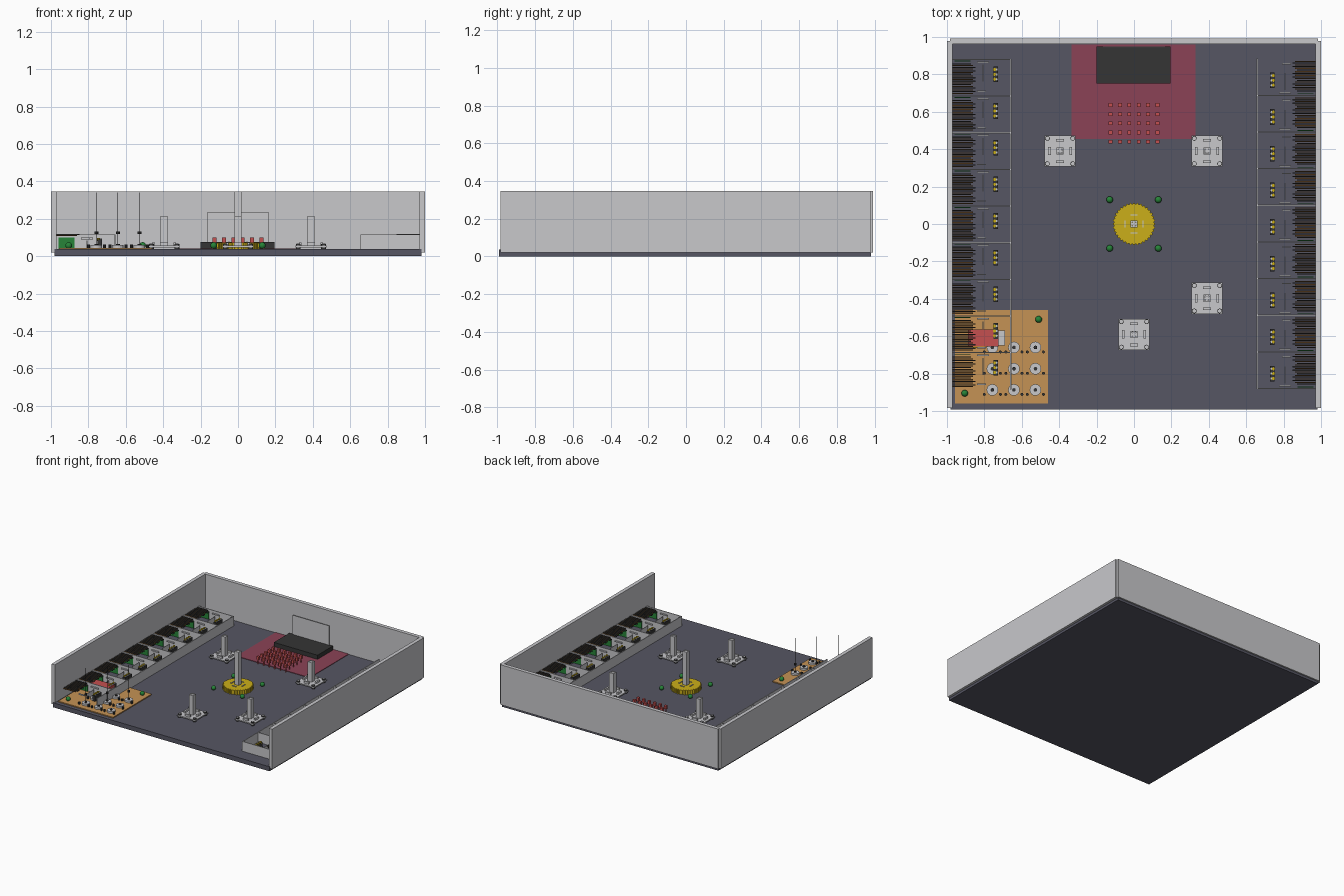
import bpy, bmesh, math
from mathutils import Matrix, Vector

if "Cube" in bpy.data.objects:
    bpy.data.objects.remove(bpy.data.objects["Cube"])


def material(name, r, g, b):
    m = bpy.data.materials.new(name)
    m.diffuse_color = (r, g, b, 1)
    m.use_nodes = True
    m.node_tree.nodes["Principled BSDF"].inputs["Base Color"].default_value = m.diffuse_color
    return m


GREY = material("light grey", 0.58, 0.58, 0.60)
SLATE = material("slate floor", 0.093, 0.093, 0.125)
CRIMSON = material("crimson mat", 0.258, 0.055, 0.093)
ORANGE = material("orange mat", 0.56, 0.29, 0.09)
BLACK = material("black", 0.035, 0.035, 0.035)
GOLD = material("gold", 0.60, 0.43, 0.01)
GREEN = material("green", 0.02, 0.23, 0.04)
RED = material("red", 0.56, 0.08, 0.08)
BROWN = material("brown", 0.16, 0.075, 0.02)


class Part:
    """Collects simple solids into one named, single-colour object."""

    def __init__(self, name, mat):
        self.name, self.mat, self.bm = name, mat, bmesh.new()

    def box(self, x0, x1, y0, y1, z0, z1):
        size = Vector((abs(x1 - x0), abs(y1 - y0), z1 - z0))
        mid = Vector(((x0 + x1) / 2, (y0 + y1) / 2, (z0 + z1) / 2))
        bmesh.ops.create_cube(self.bm, size=1,
                              matrix=Matrix.Translation(mid) @ Matrix.Diagonal(size).to_4x4())
        return self

    def cyl(self, x, y, z0, z1, r, sides=16, r2=None):
        bmesh.ops.create_cone(self.bm, cap_ends=True, segments=sides, radius1=r,
                              radius2=r if r2 is None else r2, depth=z1 - z0,
                              matrix=Matrix.Translation((x, y, (z0 + z1) / 2)))
        return self

    def ball(self, x, y, z, r):
        bmesh.ops.create_uvsphere(self.bm, u_segments=16, v_segments=10, radius=r,
                                  matrix=Matrix.Translation((x, y, z)))
        return self

    def done(self, smooth=False):
        mesh = bpy.data.meshes.new(self.name)
        self.bm.to_mesh(mesh)
        self.bm.free()
        mesh.materials.append(self.mat)
        obj = bpy.data.objects.new(self.name, mesh)
        bpy.context.collection.objects.link(obj)
        if smooth:
            bpy.ops.object.select_all(action='DESELECT')
            obj.select_set(True)
            bpy.context.view_layer.objects.active = obj
            bpy.ops.object.shade_smooth_by_angle(angle=math.radians(40))
        return obj


F = 0.037  # floor top

# Floor and three walls, front left open
Part("floor", SLATE).box(-0.98, 0.98, -0.992, 0.98, 0, F).done()
walls = Part("walls", GREY)
for s in (-1, 1):
    walls.box(s * 0.97, s, -0.985, 0.978, 0.02, 0.347)
walls.box(-0.985, 0.985, 0.962, 0.9925, 0.02, 0.347)
walls.done()

# Rows of open stalls along both side walls; right row is the left turned by 180 degrees
STEP, TOP = 0.196, 0.88
for side, s in (("left", 1), ("right", -1)):
    pens = Part(side + "_stall_partitions", GREY)
    rods = Part(side + "_black_rods", BLACK)
    slats = Part(side + "_brown_rods", BROWN)
    blocks = Part(side + "_stall_blocks", BLACK)
    studs = Part(side + "_stall_studs", GOLD)
    caps = Part(side + "_stall_caps", GREY)
    strips = Part(side + "_green_strips", GREEN)
    pens.box(s * -0.662, s * -0.656, s * (TOP - 9 * STEP), s * TOP, F, 0.117)
    for i in range(9):
        y = TOP - i * STEP
        c = y - STEP / 2
        pens.box(s * -0.972, s * -0.656, s * (y - 0.003), s * (y + 0.003), F, 0.117)
        # thin inner plates
        pens.box(s * -0.809, s * -0.805, s * (c - 0.02), s * (c + 0.07), F, 0.085)
        pens.box(s * -0.84, s * -0.775, s * (y - 0.018), s * (y - 0.010), 0.09, 0.1)
        pens.box(s * -0.84, s * -0.79, s * (c - 0.075), s * (c - 0.068), 0.09, 0.1)
        strips.box(s * -0.96, s * -0.875, s * (y - 0.010), s * (y - 0.006), F, 0.1)
        # shelf of rods next to the wall
        for k in range(9):
            ry = y - 0.024 - k * 0.0185
            length = 0.125 if k % 3 else 0.10
            rods.box(s * -0.972, s * (-0.972 + length), s * (ry - 0.003), s * (ry + 0.003), 0.112, 0.118)
            slats.box(s * -0.972, s * -0.862, s * (ry - 0.0125), s * (ry - 0.0065), 0.108, 0.114)
        # studded block
        b = c + 0.018
        blocks.box(s * -0.752, s * -0.728, s * (b - 0.042), s * (b + 0.042), F, 0.09)
        for k in range(3):
            studs.cyl(s * -0.746, s * (b - 0.026 + 0.026 * k), 0.08, 0.098, 0.0085, 10)
            caps.cyl(s * -0.734, s * (b - 0.026 + 0.026 * k), 0.08, 0.095, 0.006, 8)
    for p in (pens, rods, slats, blocks, studs, caps, strips):
        p.done()

# Crimson mat with dark case, upright panel and grid of pegs
Part("crimson_mat", CRIMSON).box(-0.333, 0.33, 0.455, 0.961, F - 0.01, F + 0.004).done()
Part("dark_case", BLACK).box(-0.2, 0.195, 0.75, 0.95, F, 0.075).done()
Part("upright_panel", GREY).box(-0.167, 0.165, 0.944, 0.949, 0.06, 0.233).done()
pegs = Part("red_pegs", RED)
for i in range(6):
    for j in range(5):
        x, y = -0.125 + 0.05 * i, 0.44 + 0.049 * j
        pegs.cyl(x, y, F, 0.075, 0.004, 8).box(x - 0.01, x + 0.01, y - 0.01, y + 0.01, 0.073, 0.1)
pegs.done()

# Orange mat with hubs, posts and a red box
Part("orange_mat", ORANGE).box(-0.957, -0.46, -0.96, -0.46, F - 0.01, F + 0.008).done()
hubs = Part("mat_hubs", GREY)
dots = Part("mat_pins", BLACK)
for i, x in enumerate((-0.757, -0.642, -0.527)):
    for j, y in enumerate((-0.887, -0.774, -0.66)):
        hubs.cyl(x, y, F, 0.06, 0.031, 16)
        dots.cyl(x, y, F, 0.066, 0.010, 8)
        for s in (-1, 1):
            dots.cyl(x + s * 0.043, y - 0.024, F, 0.062, 0.008, 8)
        if i == j:  # thin masts on the diagonal
            dots.cyl(x, y, 0.05, 0.34, 0.0015, 6).cyl(x, y, 0.118, 0.132, 0.010, 8)
hubs.done()
dots.done()
Part("red_box", RED).box(-0.887, -0.725, -0.655, -0.565, F, 0.09).done()
Part("red_box_end", GREY).box(-0.725, -0.69, -0.65, -0.57, F, 0.07).done()
Part("red_box_frame", GOLD).box(-0.86, -0.79, -0.659, -0.654, 0.05, 0.088).done()
Part("red_box_window", BLACK).box(-0.852, -0.798, -0.662, -0.656, 0.055, 0.08).done()

# Green balls
balls = Part("green_balls", GREEN)
for x, y in ((-0.51, -0.51), (-0.905, -0.905), (-0.13, 0.13), (0.13, 0.13), (-0.13, -0.13), (0.13, -0.13)):
    balls.ball(x, y, F + 0.02, 0.018)
balls.done(smooth=True)

# Gold toothed disc with tall central column
disc = Part("gold_disc", GOLD).cyl(0, 0, F, 0.073, 0.107, 48)
for k in range(36):
    a = k * math.tau / 36
    disc.cyl(0.107 * math.cos(a), 0.107 * math.sin(a), F, 0.0725, 0.007, 6)
disc.done()


def column(part, x, y, top):
    """Hollow square column with a round core and four tabs at its foot."""
    for s in (-1, 1):
        part.box(x + s * 0.012, x + s * 0.019, y - 0.019, y + 0.019, 0.05, top)
        part.box(x - 0.012, x + 0.012, y + s * 0.012, y + s * 0.019, 0.05, top)
    part.cyl(x, y, 0.05, top - 0.004, 0.0125, 12)


main = Part("central_column", GREY)
column(main, 0, 0, 0.345)
for s in (-1, 1):
    main.box(s * 0.045, s * 0.052, -0.02, 0.02, 0.07, 0.078)
    main.box(-0.02, 0.02, s * 0.045, s * 0.052, 0.07, 0.078)
main.done()

# Four smaller columns on footed square plates
for n, (x, y) in enumerate(((-0.395, 0.39), (0.39, 0.39), (0.39, -0.397), (0, -0.59))):
    stand = Part("stand_%d" % (n + 1), GREY)
    feet = Part("stand_feet_%d" % (n + 1), BLACK)
    stand.box(x - 0.083, x + 0.083, y - 0.083, y + 0.083, 0.047, 0.056)
    column(stand, x, y, 0.215)
    for s in (-1, 1):
        stand.box(x + s * 0.05, x + s * 0.064, y - 0.022, y + 0.022, 0.05, 0.072)
        stand.box(x - 0.022, x + 0.022, y + s * 0.05, y + s * 0.064, 0.05, 0.072)
        for t in (-1, 1):
            feet.cyl(x + s * 0.068, y + t * 0.068, F, 0.066, 0.013, 12)
            stand.cyl(x + s * 0.068, y + t * 0.068, 0.06, 0.068, 0.010, 12)
    stand.done()
    feet.done()
